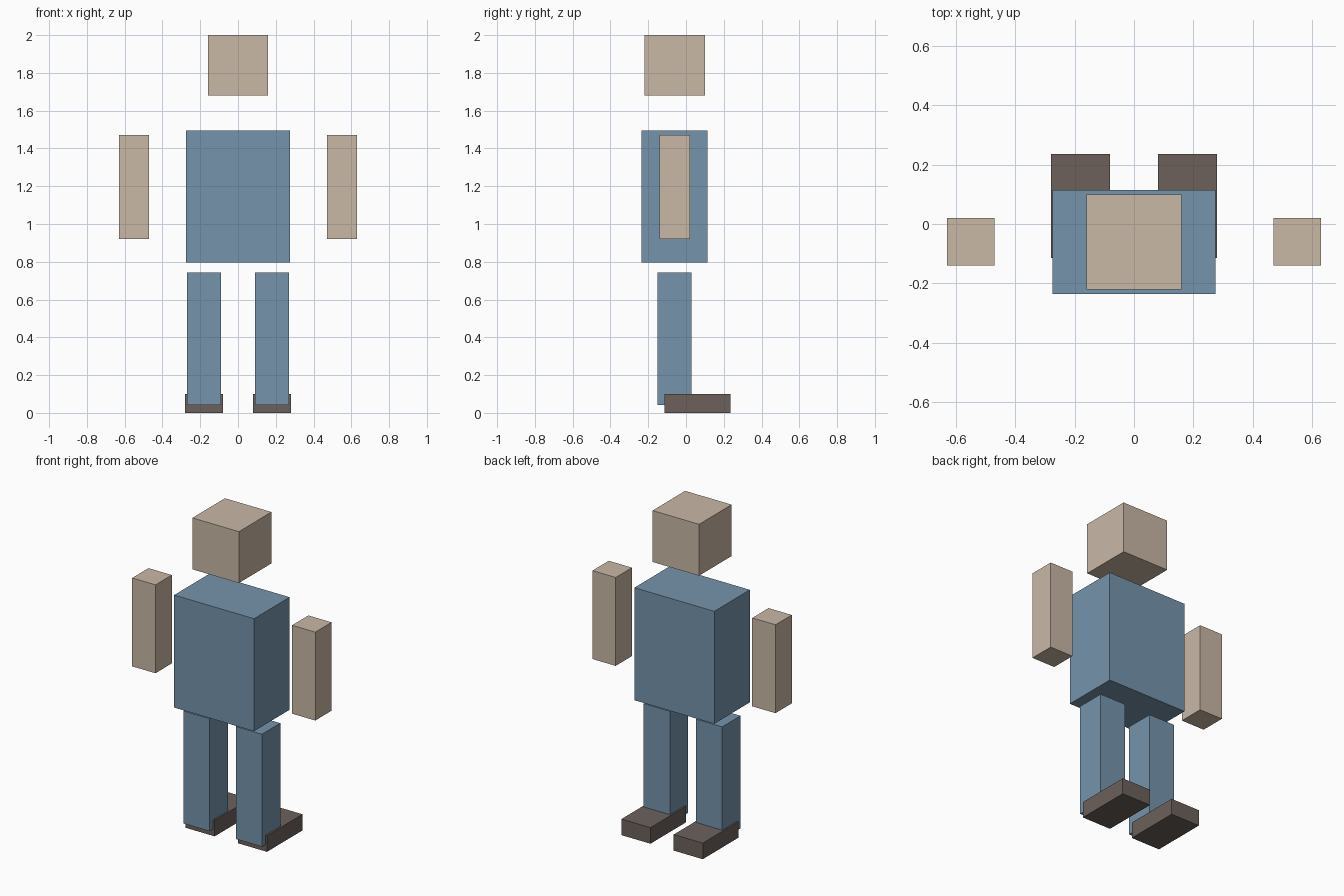
import bpy
from mathutils import Matrix, Vector

if "Cube" in bpy.data.objects:
    bpy.data.objects.remove(bpy.data.objects["Cube"])


def material(name, rgb):
    m = bpy.data.materials.new(name)
    m.diffuse_color = (*rgb, 1)
    m.use_nodes = True
    m.node_tree.nodes["Principled BSDF"].inputs["Base Color"].default_value = m.diffuse_color
    return m


skin = material("tan skin", (0.584, 0.479, 0.381))
cloth = material("blue cloth", (0.181, 0.296, 0.413))
leather = material("brown leather", (0.150, 0.120, 0.107))


def box(name, centre, size, mat):
    """Axis-aligned box with its size stored in the mesh."""
    bpy.ops.mesh.primitive_cube_add(size=1)
    ob = bpy.context.object
    ob.name = name
    ob.data.transform(Matrix.Diagonal((*size, 1)))
    ob.location = Vector(centre)
    ob.data.materials.append(mat)
    return ob


# Head and torso
box("head", (0, -0.06, 1.84), (0.32, 0.32, 0.32), skin)
box("torso", (0, -0.06, 1.145), (0.55, 0.35, 0.70), cloth)

# Limbs on both sides
for side, s in (("left", -1), ("right", 1)):
    box(side + "_arm", (s * 0.55, -0.06, 1.195), (0.16, 0.16, 0.55), skin)
    box(side + "_leg", (s * 0.18, -0.06, 0.3925), (0.18, 0.18, 0.70), cloth)
    box(side + "_foot", (s * 0.18, 0.06, 0.05), (0.20, 0.35, 0.10), leather)
